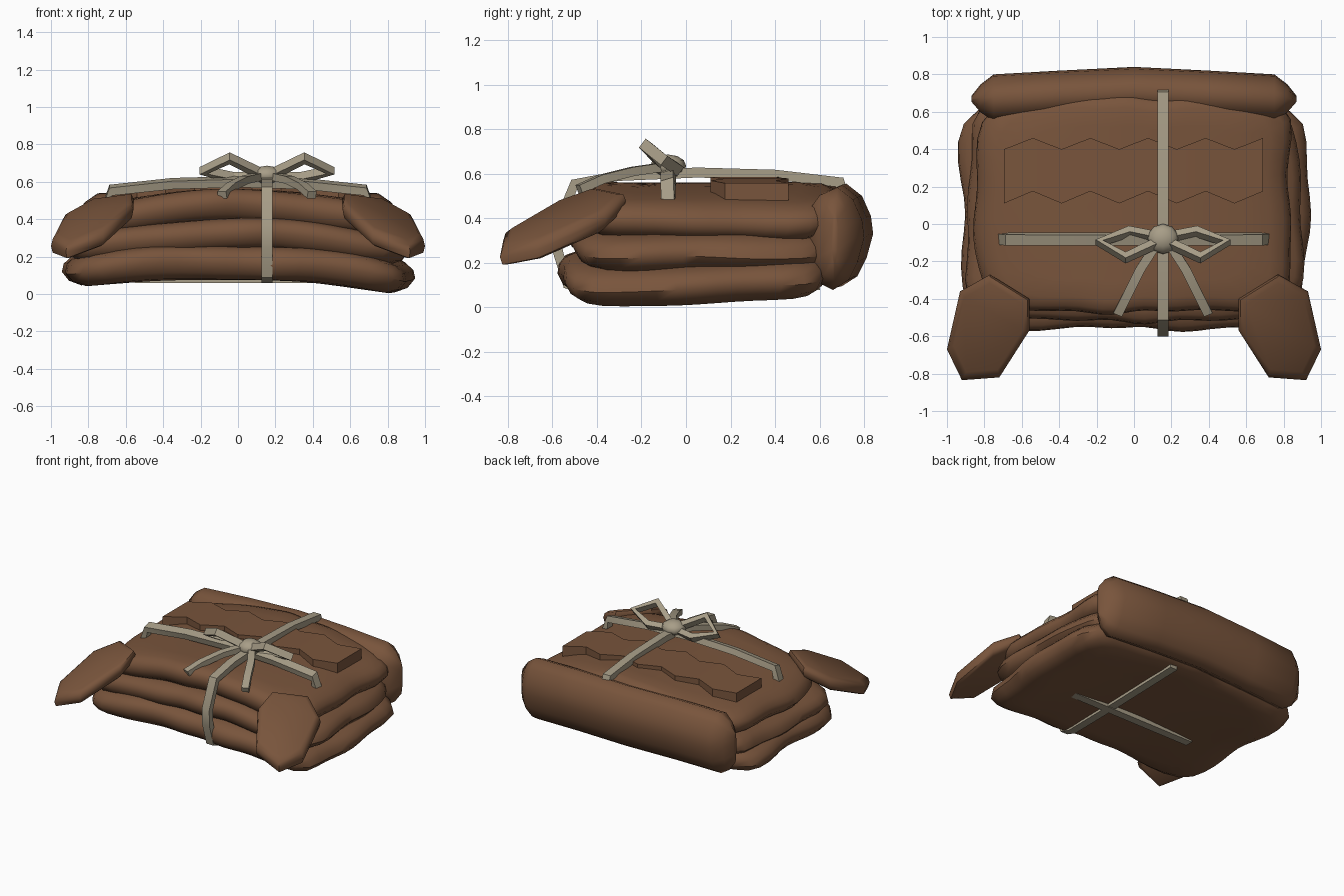
import bpy, bmesh
from math import sin, cos, pi
from mathutils import Vector

cube = bpy.data.objects.get("Cube")
if cube:
    bpy.data.objects.remove(cube)


def material(name, rgb):
    m = bpy.data.materials.new(name)
    m.use_nodes = True
    m.diffuse_color = (*rgb, 1)
    m.node_tree.nodes["Principled BSDF"].inputs["Base Color"].default_value = (*rgb, 1)
    return m


HIDE = material("brown_hide", (0.19, 0.09, 0.045))
CORD = material("tan_cord", (0.39, 0.34, 0.245))


def finish(name, bm, mat, angle):
    bmesh.ops.recalc_face_normals(bm, faces=bm.faces)
    mesh = bpy.data.meshes.new(name)
    bm.to_mesh(mesh)
    bm.free()
    obj = bpy.data.objects.new(name, mesh)
    bpy.context.collection.objects.link(obj)
    mesh.materials.append(mat)
    bpy.ops.object.select_all(action="DESELECT")
    obj.select_set(True)
    bpy.context.view_layer.objects.active = obj
    bpy.ops.object.shade_smooth_by_angle(angle=angle)
    return obj


def loft(name, rings, mat, angle=0.8):
    """Skin a series of equal-sized closed rings and cap both ends."""
    bm = bmesh.new()
    loops = [[bm.verts.new(p) for p in ring] for ring in rings]
    n = len(loops[0])
    for a, b in zip(loops, loops[1:]):
        for i in range(n):
            j = (i + 1) % n
            bm.faces.new((a[i], a[j], b[j], b[i]))
    bm.faces.new(loops[0])
    bm.faces.new(loops[-1])
    return finish(name, bm, mat, angle)


def strap(name, points, side, width=0.06, thick=0.045):
    """Sweep a flat rectangular cord along a path."""
    pts = [Vector(p) for p in points]
    side = Vector(side).normalized()
    rings = []
    for i, p in enumerate(pts):
        t = (pts[min(i + 1, len(pts) - 1)] - pts[max(i - 1, 0)]).normalized()
        u = t.cross(side).normalized() * thick / 2
        w = side * width / 2
        rings.append([p + w + u, p - w + u, p - w - u, p + w - u])
    return loft(name, rings, CORD, 0.5)


# Folded hide layers: puffy slabs with wavy rims, drooping at both sides
PROFILE = [(0.15, 0), (0.5, 0), (0.75, 0), (0.89, 0.04), (0.96, 0.22), (1, 0.5),
           (0.99, 0.73), (0.95, 0.89), (0.87, 0.98), (0.7, 1), (0.4, 1), (0.15, 1)]


def layer(name, half_x, y0, y1, z0, z1, sag, tilt, seed):
    half_y, mid_y, steps = (y1 - y0) / 2, (y0 + y1) / 2, 64
    rings = []
    for scale, h in PROFILE:
        ring = []
        for i in range(steps):
            t = 2 * pi * i / steps
            r = (abs(cos(t) / half_x) ** 7 + abs(sin(t) / half_y) ** 7) ** (-1 / 7)
            r *= 1 + 0.016 * sin(5 * t + seed) + 0.012 * sin(11 * t + 2 * seed)
            x, y = r * scale * cos(t), mid_y + r * scale * sin(t)
            ripple = 0.01 * scale ** 3 * sin(6 * x + 5 * y + seed)
            lean = tilt * (1.5 * y - x)
            ring.append((x, y, z0 + h * (z1 - z0) - sag * x * x + ripple + lean))
        rings.append(ring)
    return loft(name, rings, HIDE, 0.9)


layer("bottom_layer", 0.925, -0.56, 0.66, 0.09, 0.275, 0.1, 0.018, 1.0)
layer("middle_layer", 0.89, -0.52, 0.67, 0.23, 0.405, 0.125, 0, 2.7)
layer("top_layer", 0.84, -0.47, 0.69, 0.38, 0.56, 0.15, 0, 4.4)

# Rolled edge along the back
SECTION = [(-0.13, 0.12), (-0.08, 0.19), (0, 0.225), (0.07, 0.17), (0.11, 0.08), (0.12, 0),
           (0.09, -0.11), (0.05, -0.19), (-0.02, -0.235), (-0.09, -0.2), (-0.13, -0.1)]
STATIONS = [(-0.87, 0.67, 0.12, 0.5), (-0.82, 0.675, 0.6, 0.8), (-0.75, 0.68, 1, 1),
            (-0.4, 0.70, 1, 1), (0, 0.72, 1, 1), (0.4, 0.70, 1, 1), (0.75, 0.68, 1, 1),
            (0.82, 0.675, 0.6, 0.8), (0.87, 0.67, 0.12, 0.5)]
loft("back_roll", [[(x, yc + sy * y, 0.33 - 0.03 * x * x + sz * z) for y, z in SECTION]
                   for x, yc, sy, sz in STATIONS], HIDE, 1.1)

# Raised zigzag fold on top
xs = [-0.695 + 0.154 * i for i in range(10)]
back = [(x, 0.46 if i % 2 else 0.40) for i, x in enumerate(xs)]
front = [(x, 0.175 if i % 2 else 0.11) for i, x in enumerate(xs)]
bm = bmesh.new()
rows = [[bm.verts.new((x, y, z - 0.065 * x * x)) for x, y in edge]
        for edge, z in ((front, 0.51), (front, 0.588), (back, 0.588), (back, 0.51))]
for k in range(4):
    a, b = rows[k], rows[(k + 1) % 4]
    for i in range(9):
        bm.faces.new((a[i], a[i + 1], b[i + 1], b[i]))
for end in (0, 9):
    bm.faces.new([row[end] for row in rows])
finish("zigzag_fold", bm, HIDE, 0.5)

# Leg flaps hanging off the front corners
FLAP = [(0.77, -0.27), (0.56, -0.40), (0.56, -0.57), (0.72, -0.82),
        (0.92, -0.835), (1.0, -0.67), (0.93, -0.36)]
for label, s in (("left", 1), ("right", -1)):
    rings = []
    for scale, off in ((0.84, -0.055), (0.96, -0.04), (1, 0), (0.96, 0.03), (0.84, 0.045)):
        ring = []
        for px, py in FLAP:
            x, y = 0.78 + (px - 0.78) * scale, -0.56 + (py + 0.56) * scale
            ring.append((s * x, y, 0.848 + 0.36 * y - 0.35 * x + off))
        rings.append(ring)
    loft(label + "_leg_flap", rings, HIDE, 0.9)

# Cords tied around the bundle
KX = 0.155
strap("lengthwise_cord", [(KX, y, z) for y, z in (
    (0.71, 0.5), (0.70, 0.56), (0.4, 0.595), (0.05, 0.605), (-0.3, 0.59), (-0.5, 0.555),
    (-0.58, 0.36), (-0.575, 0.25), (-0.53, 0.1), (-0.46, 0.08), (0, 0.085), (0.6, 0.1))],
    (1, 0, 0))
strap("crosswise_cord", [(x, -0.08, z) for x, z in (
    (-0.705, 0.46), (-0.68, 0.555), (-0.35, 0.59), (0, 0.60), (0.35, 0.59),
    (0.68, 0.555), (0.705, 0.46))], (0, 1, 0.3))
strap("underside_cord", [(-0.55, -0.08, 0.08), (0, -0.08, 0.08), (0.55, -0.08, 0.08)], (0, 1, 0))

# Bow: knot, two loops and two tails
bm = bmesh.new()
bmesh.ops.create_uvsphere(bm, u_segments=10, v_segments=6, radius=0.085)
for v in bm.verts:
    v.co = (KX + v.co.x, -0.08 + v.co.y * 0.95, 0.635 + v.co.z * 0.6)
finish("bow_knot", bm, CORD, 0.9)
for label, s in (("left", 1), ("right", -1)):
    def place(pts):
        return [(KX + s * dx, y, z) for dx, y, z in pts]
    strap(label + "_bow_loop", place([
        (0.03, -0.10, 0.64), (0.20, -0.18, 0.725), (0.34, -0.10, 0.66),
        (0.18, -0.04, 0.62), (0.03, -0.07, 0.62)]), (0, 0.6, 0.8), 0.05, 0.04)
    strap(label + "_bow_tail", place([
        (0.03, -0.10, 0.63), (0.12, -0.24, 0.61), (0.19, -0.38, 0.575),
        (0.24, -0.48, 0.53)]), (1, 0.4 * s, 0), 0.05, 0.04)
